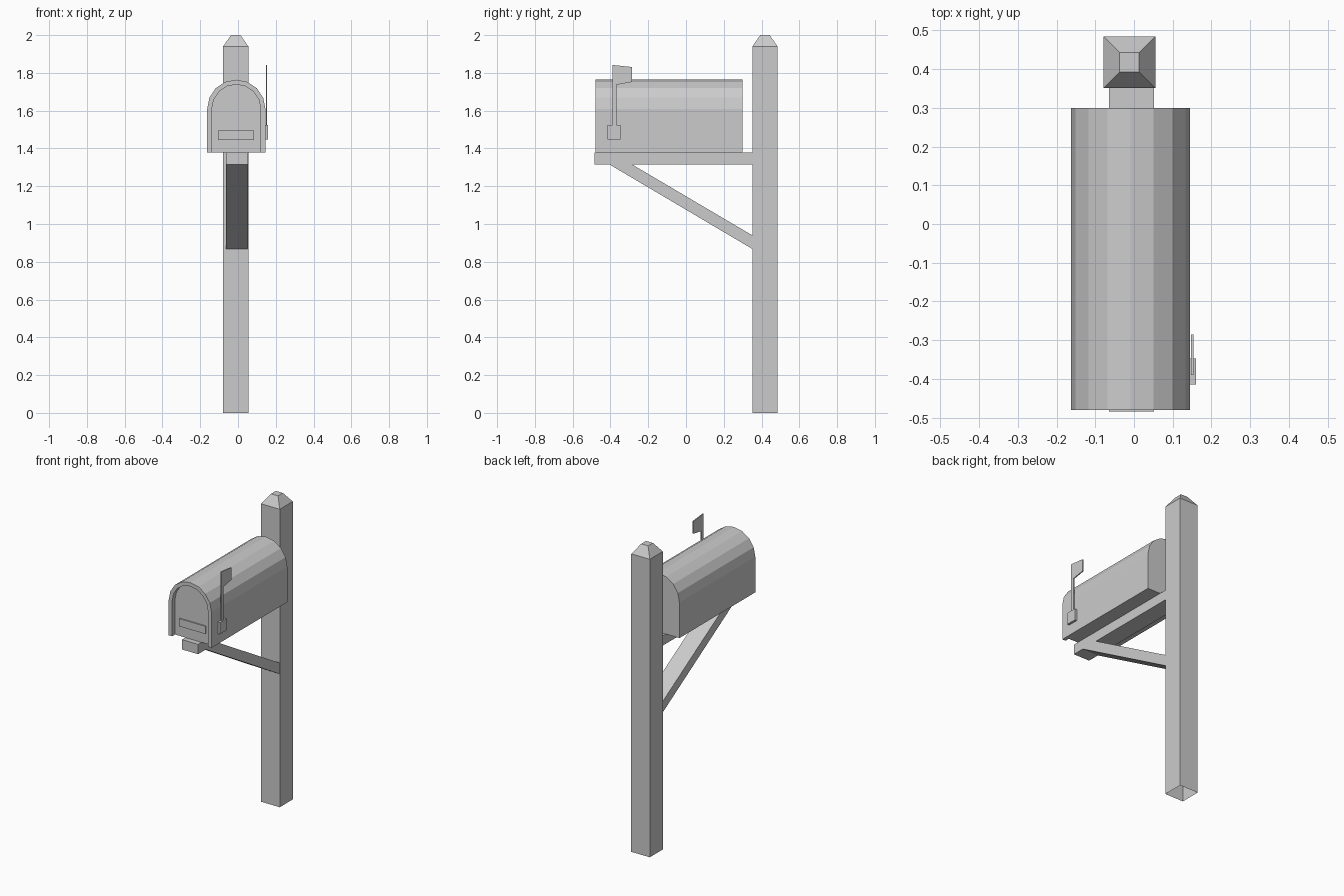
import bpy, bmesh, math

if "Cube" in bpy.data.objects:
    bpy.data.objects.remove(bpy.data.objects["Cube"])


def make_object(name, verts, faces):
    mesh = bpy.data.meshes.new(name)
    mesh.from_pydata(verts, [], faces)
    bm = bmesh.new()
    bm.from_mesh(mesh)
    bmesh.ops.recalc_face_normals(bm, faces=bm.faces)
    bm.to_mesh(mesh)
    bm.free()
    obj = bpy.data.objects.new(name, mesh)
    bpy.context.collection.objects.link(obj)
    return obj


def side_prism(name, profile, x0, x1):
    """Extrude a (y, z) profile along x."""
    n = len(profile)
    verts = [(x, y, z) for x in (x0, x1) for y, z in profile]
    faces = [list(range(n)), list(range(n, 2 * n))]
    faces += [[i, (i + 1) % n, n + (i + 1) % n, n + i] for i in range(n)]
    return make_object(name, verts, faces)


def box(name, x, y, z):
    return side_prism(name, [(y[0], z[0]), (y[1], z[0]), (y[1], z[1]), (y[0], z[1])], *x)


# Post: square tube open underneath, with a chamfered cap
cx, cy = -0.012, 0.418
verts = [(cx + sx * h, cy + sy * h, z)
         for h, z in ((0.067, 0), (0.067, 1.94), (0.025, 2.0))
         for sx, sy in ((-1, -1), (1, -1), (1, 1), (-1, 1))]
faces = [[r + i, r + (i + 1) % 4, r + 4 + (i + 1) % 4, r + 4 + i]
         for r in (0, 4) for i in range(4)]
make_object("post", verts, faces + [[8, 9, 10, 11]])

# Horizontal arm and diagonal brace
ARM_X = (-0.064, 0.052)
box("support_arm", ARM_X, (-0.485, 0.351), (1.315, 1.379))
side_prism("diagonal_brace",
           [(-0.405, 1.315), (-0.285, 1.315), (0.351, 0.94), (0.351, 0.868)], *ARM_X)


# Arched box with a recessed door, made from successive arch loops
BX, BASE, SPRING = -0.009, 1.379, 1.61


def arch(radius, y):
    arc = [(BX - radius * math.cos(math.pi * i / 8), y,
            SPRING + radius * math.sin(math.pi * i / 8)) for i in range(9)]
    return [(BX - radius, y, BASE)] + arc + [(BX + radius, y, BASE)]


N = 11
loops = [(0.154, 0.30), (0.154, -0.48), (0.129, -0.48), (0.129, -0.45)]
verts = [v for r, y in loops for v in arch(r, y)]
faces = [[k * N + i, k * N + i + 1, (k + 1) * N + i + 1, (k + 1) * N + i]
         for k in range(len(loops) - 1) for i in range(N - 1)]
faces += [list(range(N)), list(range(3 * N, 4 * N))]
faces.append([k * N for k in range(4)] + [k * N + N - 1 for k in (3, 2, 1, 0)])
make_object("mailbox_body", verts, faces)

# Thin pull plate on the door
box("door_plate", (-0.105, 0.085), (-0.458, -0.449), (1.445, 1.495))

# Signal flag and its mounting block
box("flag_mount", (0.144, 0.16), (-0.415, -0.348), (1.447, 1.523))
side_prism("signal_flag",
           [(-0.39, 1.52), (-0.368, 1.52), (-0.368, 1.737), (-0.285, 1.752),
            (-0.285, 1.831), (-0.39, 1.842)], 0.147, 0.154)
